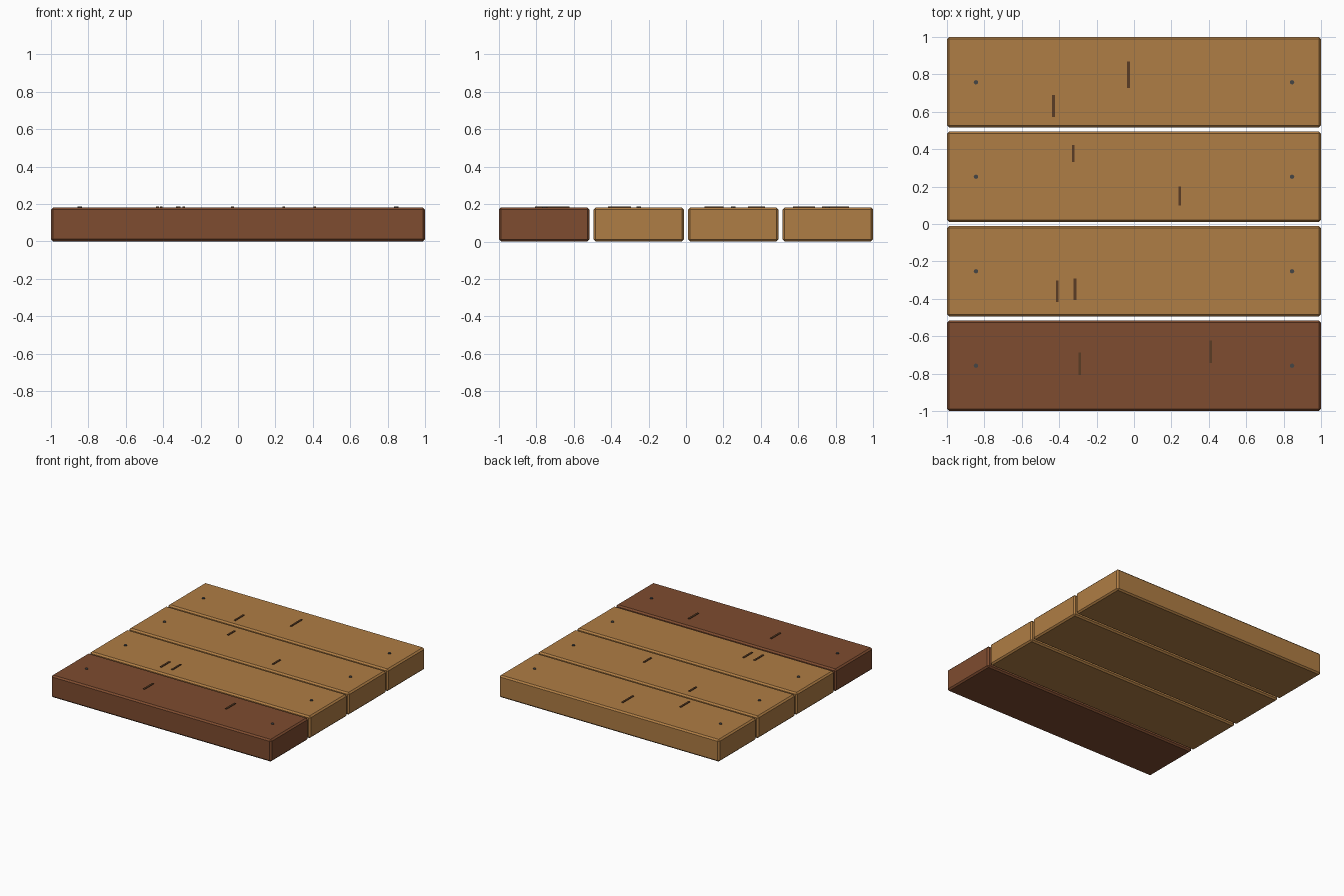
import bpy, bmesh
from mathutils import Matrix

if "Cube" in bpy.data.objects:
    bpy.data.objects.remove(bpy.data.objects["Cube"])

def material(name, rgb):
    m = bpy.data.materials.new(name)
    m.diffuse_color = (*rgb, 1)
    m.use_nodes = True
    m.node_tree.nodes["Principled BSDF"].inputs["Base Color"].default_value = m.diffuse_color
    return m

tan = material("light_wood", (0.43, 0.205, 0.058))
brown = material("dark_wood", (0.21, 0.072, 0.029))
grain = material("grain", (0.10, 0.045, 0.018))
iron = material("iron", (0.06, 0.06, 0.06))

def finish(bm, name, mat):
    me = bpy.data.meshes.new(name)
    bm.to_mesh(me)
    bm.free()
    me.materials.append(mat)
    ob = bpy.data.objects.new(name, me)
    bpy.context.collection.objects.link(ob)
    return ob

def box(name, center, size, mat, bevel=0):
    bm = bmesh.new()
    bmesh.ops.create_cube(bm, size=1, matrix=Matrix.Translation(center) @ Matrix.Diagonal((*size, 1)))
    if bevel:
        bmesh.ops.bevel(bm, geom=bm.edges[:], offset=bevel, segments=1, affect='EDGES')
    return finish(bm, name, mat)

def nail(name, x, y):
    bm = bmesh.new()
    bmesh.ops.create_cone(bm, cap_ends=True, segments=8, radius1=0.012, radius2=0.012, depth=0.016,
                          matrix=Matrix.Translation((x, y, 0.18)))
    return finish(bm, name, iron)

TOP, WIDTH, PITCH = 0.182, 0.485, 0.505
# grain marks per plank, front to back: x, y centre, length
marks = [
    [(-0.29, -0.747, 0.12), (0.41, -0.682, 0.12)],
    [(-0.41, -0.36, 0.115), (-0.315, -0.35, 0.115)],
    [(-0.325, 0.377, 0.09), (0.245, 0.15, 0.10)],
    [(-0.43, 0.63, 0.118), (-0.03, 0.798, 0.144)],
]

for i, row in enumerate(marks):
    y = (i - 1.5) * PITCH
    # plank, with chamfered edges
    box(f"plank_{i + 1}", (0, y, TOP / 2), (2, WIDTH, TOP), tan if i else brown, 0.012)
    # nail head at each end
    for side, x in (("left", -0.845), ("right", 0.845)):
        nail(f"nail_{i + 1}_{side}", x, y)
    # raised grain marks
    for j, (gx, gy, length) in enumerate(row):
        box(f"grain_{i + 1}_{j + 1}", (gx, gy, TOP), (0.015, length, 0.01), grain)
